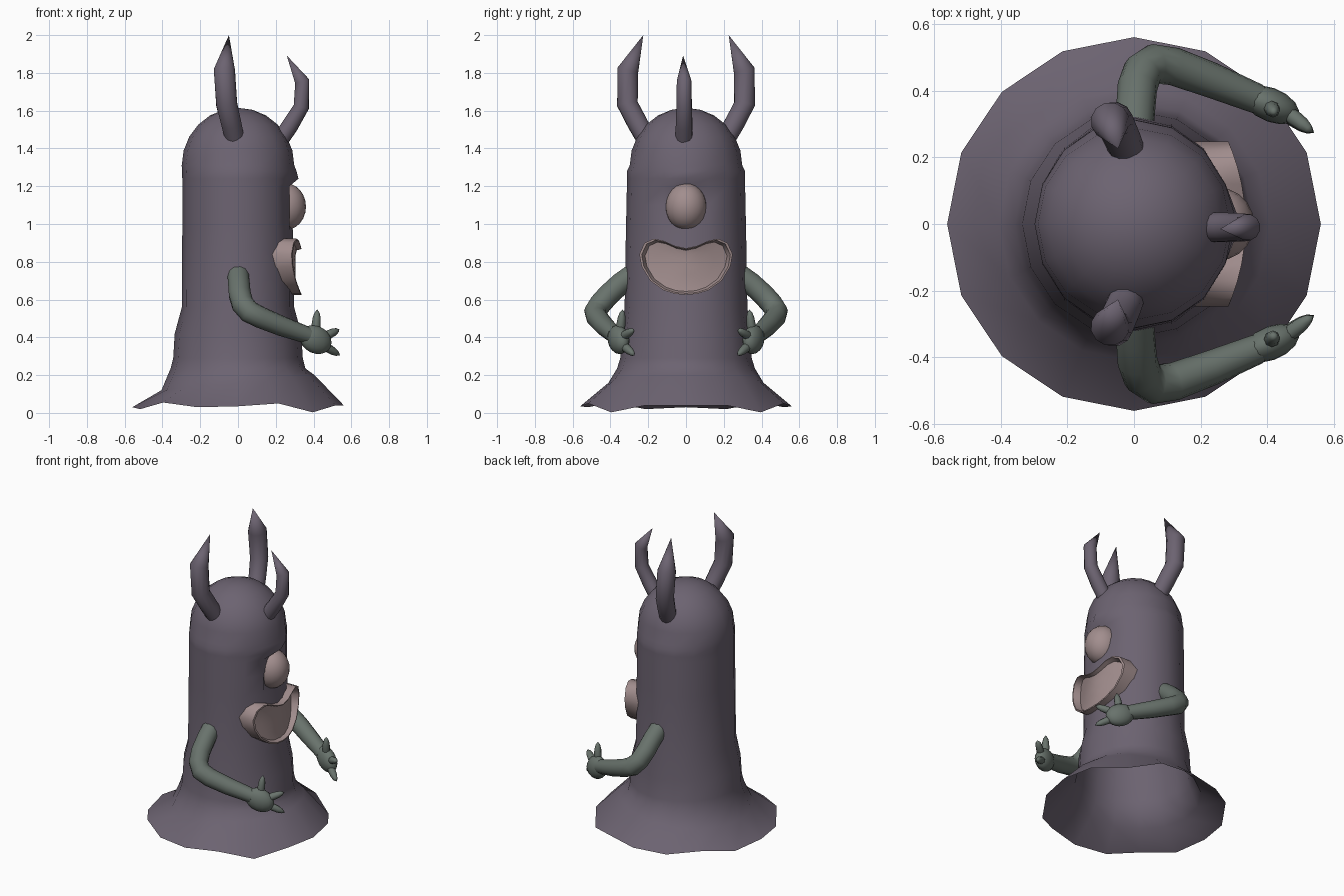
import bpy, bmesh
from math import sin, cos, pi, sqrt, radians
from mathutils import Vector

if "Cube" in bpy.data.objects:
    bpy.data.objects.remove(bpy.data.objects["Cube"])


def material(name, color):
    m = bpy.data.materials.new(name)
    m.diffuse_color = (*color, 1)
    m.use_nodes = True
    m.node_tree.nodes["Principled BSDF"].inputs["Base Color"].default_value = m.diffuse_color
    return m


SKIN = material("purple skin", (0.15, 0.125, 0.165))
ARM = material("grey green", (0.14, 0.17, 0.15))
PINK = material("dusty pink", (0.36, 0.27, 0.27))


def finish(name, bm, mat, angle=40):
    bmesh.ops.recalc_face_normals(bm, faces=bm.faces[:])
    me = bpy.data.meshes.new(name)
    bm.to_mesh(me)
    bm.free()
    ob = bpy.data.objects.new(name, me)
    bpy.context.collection.objects.link(ob)
    me.materials.append(mat)
    bpy.ops.object.select_all(action='DESELECT')
    ob.select_set(True)
    bpy.context.view_layer.objects.active = ob
    bpy.ops.object.shade_smooth_by_angle(angle=radians(angle))
    return ob


def loft(bm, loops, cap_start=False, cap_end=False):
    """Skin a list of point loops; a one-point loop makes a tip."""
    rows = [[bm.verts.new(p) for p in loop] for loop in loops]
    for a, b in zip(rows, rows[1:]):
        n = len(a)
        for i in range(n):
            j = (i + 1) % n
            if len(b) == 1:
                bm.faces.new((a[i], a[j], b[0]))
            else:
                bm.faces.new((a[i], a[j], b[j], b[i]))
    if cap_start:
        bm.faces.new(rows[0])
    if cap_end and len(rows[-1]) > 1:
        bm.faces.new(rows[-1])


def tube(bm, path, radii, sides=12):
    """Round tube along a path; radius 0 at the end makes a point."""
    pts = [Vector(p) for p in path]
    loops, u = [], None
    for i, p in enumerate(pts):
        t = (pts[min(i + 1, len(pts) - 1)] - pts[max(i - 1, 0)]).normalized()
        u = t.orthogonal() if u is None else u - t * u.dot(t)
        u.normalize()
        v = t.cross(u)
        r = radii[i]
        loops.append([p] if r == 0 else
                     [p + (u * cos(a) + v * sin(a)) * r
                      for a in (2 * pi * k / sides for k in range(sides))])
    loft(bm, loops, True, True)


# Body: 16-sided rings from wavy skirt hem up to the dome
N = 16
HEM = [.04, .04, .003, .05, .035, .03, .055, .02, .03]
# each ring: radius x, radius y, height, optional x of the front vertex (brow and socket)
RINGS = [(.357, .365, .235, None), (.343, .348, .29, None), (.335, .34, .42, None),
         (.297, .325, .56, None), (.295, .318, .97, .29), (.295, .315, 1.10, .23),
         (.295, .313, 1.20, .265), (.295, .312, 1.24, .32), (.297, .312, 1.28, .31)]
for k in range(0, 6):
    a = k * pi / 12
    RINGS.append((.298 * cos(a), .298 * cos(a), 1.31 + .305 * sin(a), None))
angles = [2 * pi * i / N for i in range(N)]
loops = [[(.56 * cos(a), .56 * sin(a), HEM[min(i, N - i)]) for i, a in enumerate(angles)],
         [(.405 * cos(a), .41 * sin(a), .16 + .04 * cos(a)) for a in angles]]
for rx, ry, z, front in RINGS:
    loops.append([(front if front and i == 0 else rx * cos(a), ry * sin(a), z)
                  for i, a in enumerate(angles)])
loops.append([(0, 0, 1.615)])
bm = bmesh.new()
loft(bm, loops)
finish("body", bm, SKIN, 50)

# Eye
bm = bmesh.new()
bmesh.ops.create_uvsphere(bm, u_segments=20, v_segments=12, radius=1)
for v in bm.verts:
    v.co = Vector((.25 + .11 * v.co.x, .11 * v.co.y, 1.092 + .125 * v.co.z))
finish("eye", bm, PINK)

# Mouth: grinning outline wrapped on the body, raised lip with sunken floor
HALF = [(0, .872), (.06, .885), (.12, .912), (.17, .922), (.22, .90), (.247, .84),
        (.235, .775), (.19, .70), (.12, .65), (.06, .63), (0, .625)]
outline = HALF + [(-y, z) for y, z in HALF[-2:0:-1]]


def mouth_loop(scale, depth):
    pts = []
    for y, z in outline:
        y, z = y * scale, .775 + (z - .775) * scale
        surface = .303 * sqrt(1 - (y / .325) ** 2)
        lip = .335 - .85 * y * y
        pts.append((surface + (lip - surface) * depth, y, z))
    return pts


bm = bmesh.new()
loft(bm, [mouth_loop(1, -.3), mouth_loop(1, 1), mouth_loop(.95, 1), mouth_loop(.88, .25),
          mouth_loop(.6, .05), mouth_loop(.3, .05), [(.304, 0, .775)]])
finish("mouth", bm, PINK, 50)

# Horns: bent tubes ending in a point
HORN_R = [.052, .055, .057, .058, 0]
SIDE_HORN = [(-.015, .205, 1.44), (-.035, .255, 1.53), (-.06, .31, 1.635),
             (-.072, .308, 1.815), (-.048, .226, 2.0)]
FRONT_HORN = [(.22, -.01, 1.44), (.275, -.01, 1.52), (.335, -.01, 1.62),
              (.34, -.01, 1.755), (.258, -.015, 1.892)]
for name, path, r in (("left_horn", SIDE_HORN, HORN_R),
                      ("right_horn", [(x, -y, z) for x, y, z in SIDE_HORN], HORN_R),
                      ("front_horn", FRONT_HORN, [.045, .045, .042, .04, 0])):
    bm = bmesh.new()
    tube(bm, path, r)
    finish(name, bm, SKIN, 50)

# Arms with hands and three pointed fingers, mirrored across y
ARM_PATH = [(.0, .27, .74), (.005, .345, .685), (.01, .41, .625), (.025, .455, .575),
            (.06, .48, .535), (.12, .472, .505), (.23, .432, .46), (.37, .375, .41)]
ARM_R = [.058, .059, .06, .06, .06, .057, .053, .045]
FINGERS = [((.41, .35, .42), (.42, .335, .548)),
           ((.45, .34, .40), (.537, .275, .442)),
           ((.44, .34, .365), (.54, .273, .305))]
for side, s in (("left", 1), ("right", -1)):
    flip = lambda p: Vector((p[0], p[1] * s, p[2]))
    bm = bmesh.new()
    tube(bm, [flip(p) for p in ARM_PATH], ARM_R)
    finish(side + "_arm", bm, ARM, 50)

    bm = bmesh.new()
    bmesh.ops.create_uvsphere(bm, u_segments=14, v_segments=10, radius=1)
    for v in bm.verts:
        x, y, z = v.co
        v.co = flip((.41 + .085 * x + .01 * y, .357 - .03 * x + .05 * y, .388 - .015 * x + .075 * z))
    for base, tip in FINGERS:
        a, b = flip(base), flip(tip)
        tube(bm, [a.lerp(b, t) for t in (0, .35, .65, .85, 1)],
             [.02, .024, .021, .014, 0], 8)
    finish(side + "_hand", bm, ARM, 50)
